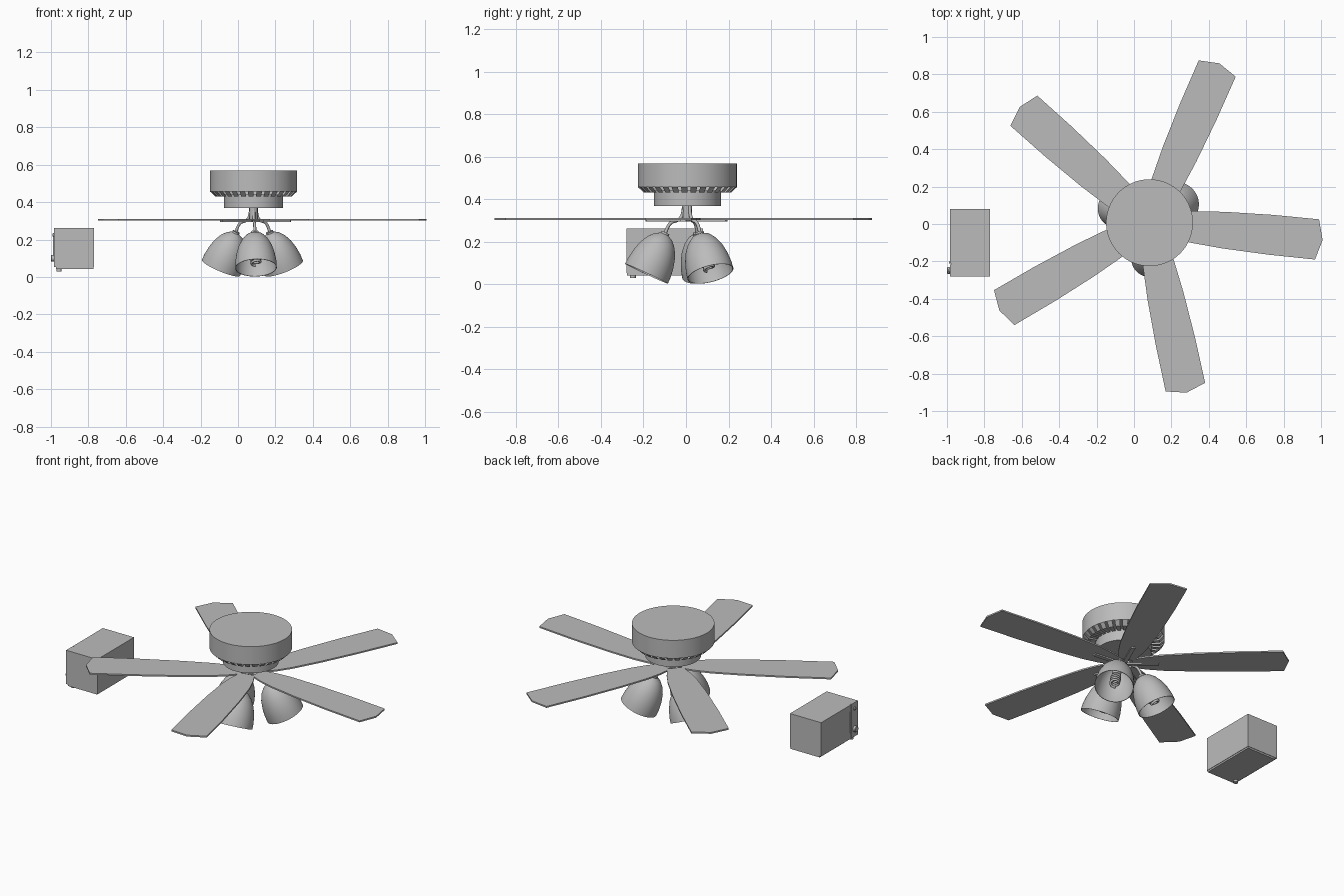
import bpy, bmesh
from math import sin, cos, pi, radians
from mathutils import Matrix, Vector

if "Cube" in bpy.data.objects:
    bpy.data.objects.remove(bpy.data.objects["Cube"])

grey = bpy.data.materials.new("plain_grey")
grey.use_nodes = True
COLOUR = (0.5, 0.5, 0.5, 1)
grey.diffuse_color = COLOUR
grey.node_tree.nodes["Principled BSDF"].inputs["Base Color"].default_value = COLOUR

CENTRE = Matrix.Translation((0.083, 0.007, 0))


def finish(name, bm, matrix=Matrix(), smooth=False, normals=True):
    if normals:
        bmesh.ops.recalc_face_normals(bm, faces=bm.faces)
    mesh = bpy.data.meshes.new(name)
    bm.to_mesh(mesh)
    bm.free()
    mesh.materials.append(grey)
    obj = bpy.data.objects.new(name, mesh)
    bpy.context.collection.objects.link(obj)
    obj.matrix_world = matrix
    if smooth:
        bpy.ops.object.select_all(action='DESELECT')
        obj.select_set(True)
        bpy.context.view_layer.objects.active = obj
        bpy.ops.object.shade_smooth_by_angle(angle=radians(35))
    return obj


def lathe(name, profile, matrix, steps=48, keep=None):
    """Revolve (radius, height) points; keep(step) can leave out faces."""
    bm = bmesh.new()
    rings = []
    for r, z in profile:
        if r == 0:
            rings.append([bm.verts.new((0, 0, z))] * steps)
        else:
            rings.append([bm.verts.new((r * cos(2 * pi * i / steps), r * sin(2 * pi * i / steps), z))
                          for i in range(steps)])
    for a, b in zip(rings, rings[1:]):
        for i in range(steps):
            if keep and not keep(i):
                continue
            j = (i + 1) % steps
            corners = list(dict.fromkeys([a[i], a[j], b[j], b[i]]))
            bm.faces.new(corners)
    return finish(name, bm, matrix, True)


def box(name, low, high, matrix=Matrix(), bevel=0):
    bm = bmesh.new()
    bmesh.ops.create_cube(bm, size=1)
    low, high = Vector(low), Vector(high)
    for v in bm.verts:
        v.co = (low + high) / 2 + v.co * (high - low)
    if bevel:
        bmesh.ops.bevel(bm, geom=bm.edges[:], offset=bevel, segments=2, affect='EDGES', profile=0.5)
    return finish(name, bm, matrix)


def tube(name, points, radius, matrix, kind='NURBS'):
    curve = bpy.data.curves.new(name, 'CURVE')
    curve.dimensions = '3D'
    curve.bevel_depth = radius
    curve.bevel_resolution = 2
    curve.use_fill_caps = True
    spline = curve.splines.new(kind)
    spline.points.add(len(points) - 1)
    for p, co in zip(spline.points, points):
        p.co = (*co, 1)
    if kind == 'NURBS':
        spline.use_endpoint_u = True
        spline.order_u = 3
    curve.materials.append(grey)
    obj = bpy.data.objects.new(name, curve)
    bpy.context.collection.objects.link(obj)
    obj.matrix_world = matrix


# Motor housing with a slotted taper and a lower hub
lathe("motor_housing", [(0, 0.568), (0.232, 0.568), (0.232, 0.456)], CENTRE, 96)
lathe("vent_ring", [(0.232, 0.456), (0.205, 0.43), (0.157, 0.43)], CENTRE, 96, lambda i: i % 3)
lathe("lower_hub", [(0.157, 0.44), (0.157, 0.368), (0, 0.368)], CENTRE, 96)

# Five blades with a bracket under each
half = [(0.05, 0.045), (0.13, 0.068), (0.22, 0.084), (0.4, 0.098), (0.65, 0.107), (0.9, 0.108)]
outline = half + [(0.93, 0)] + [(x, -y) for x, y in reversed(half)]
for i in range(5):
    turn = CENTRE @ Matrix.Rotation(radians(-5.7 + 72 * i), 4, 'Z')
    bm = bmesh.new()
    face = bm.faces.new([bm.verts.new((x, y, 0.302)) for x, y in outline])
    up = bmesh.ops.extrude_face_region(bm, geom=[face])
    for v in up["geom"]:
        if isinstance(v, bmesh.types.BMVert):
            v.co.z += 0.009
    finish(f"blade_{i + 1}", bm, turn)
    box(f"blade_bracket_{i + 1}", (0.02, -0.012, 0.294), (0.2, 0.012, 0.302), turn)

# Central stem from hub to blades
lathe("stem", [(0, 0.37), (0.022, 0.37), (0.022, 0.294), (0, 0.294)], CENTRE, 16)

# Three lamps: arm, bell shade, socket and coiled bulb
TILT = radians(25)
LENGTH = 0.205
shade = [(0.018, 0), (0.045, 0.014), (0.07, 0.042), (0.09, 0.08), (0.103, 0.125), (0.11, 0.17), (0.111, LENGTH)]
inner = [(r - 0.003, s) for r, s in reversed(shade)]
arm = [(0.018, 0, 0.37), (0.02, 0, 0.33), (0.04, 0, 0.3), (0.09, 0, 0.29), (0.106, 0, 0.235)]
coil = [(0.024 * cos(t * pi / 6), 0.024 * sin(t * pi / 6), 0.11 + 0.0015 * t) for t in range(49)]
for i in range(3):
    turn = CENTRE @ Matrix.Rotation(radians(-86 + 120 * i), 4, 'Z')
    apex = Vector((0.193 - LENGTH * sin(TILT), 0, 0.049 + LENGTH * cos(TILT)))
    # Local +z runs from the apex out through the opening
    frame = turn @ Matrix.Translation(apex) @ Matrix.Rotation(pi - TILT, 4, 'Y')
    tube(f"lamp_arm_{i + 1}", arm, 0.008, turn)
    lathe(f"lamp_shade_{i + 1}", shade + inner, frame)
    lathe(f"lamp_socket_{i + 1}", [(0, -0.008), (0.02, -0.008), (0.02, 0.06), (0.026, 0.07),
                                   (0.026, 0.105), (0, 0.105)], frame, 20)
    tube(f"coiled_bulb_{i + 1}", coil, 0.007, frame, 'POLY')

# Separate cabinet with door and control strip on its -x side
box("cabinet_body", (-0.975, -0.28, 0.052), (-0.77, 0.08, 0.262))
box("cabinet_base", (-0.972, -0.277, 0.042), (-0.773, 0.077, 0.052))
box("cabinet_door", (-0.984, -0.212, 0.052), (-0.975, 0.08, 0.262))
box("control_strip", (-0.984, -0.28, 0.052), (-0.975, -0.216, 0.262))
box("door_handle", (-0.99, -0.212, 0.09), (-0.984, -0.2, 0.225), bevel=0.002)
side = Matrix.Rotation(-pi / 2, 4, 'Y')
for name, z, r, d in (("lower_knob", 0.1, 0.018, 0.016), ("upper_knob", 0.225, 0.01, 0.007)):
    lathe(name, [(r, 0), (r, d - 0.003), (r - 0.003, d), (0, d)],
          Matrix.Translation((-0.984, -0.248, z)) @ side, 20)
lathe("cabinet_foot", [(0, 0.03), (0.014, 0.03), (0.014, 0.045)], Matrix.Translation((-0.957, -0.25, 0)), 16)
